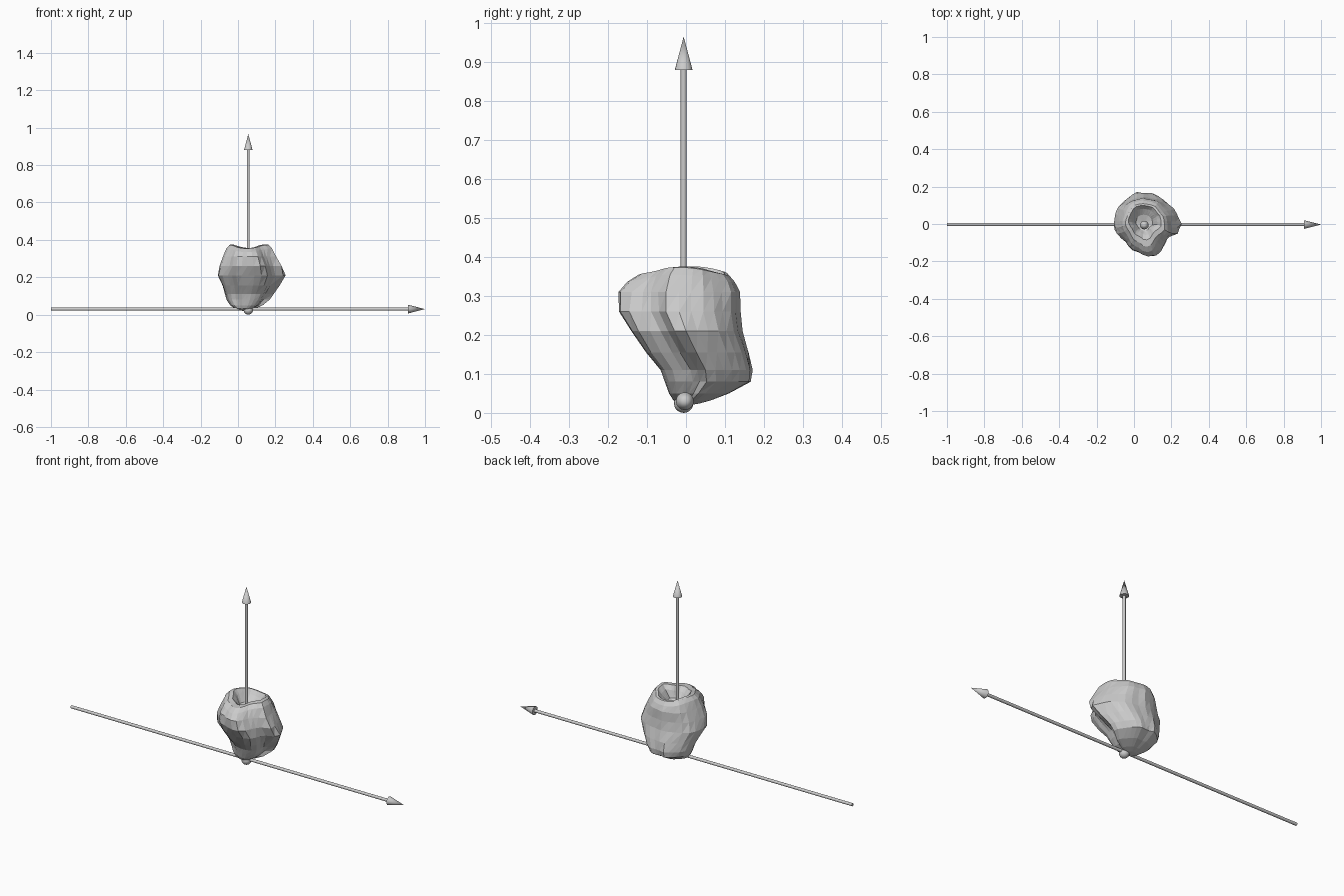
import bpy, bmesh, math
from mathutils import Vector

if "Cube" in bpy.data.objects:
    bpy.data.objects.remove(bpy.data.objects["Cube"])

CX, CY, AZ = 0.055, -0.006, 0.03   # pivot of the two axis arrows


def smooth(ob, name):
    ob.name = name
    bpy.ops.object.shade_smooth_by_angle(angle=math.radians(35))


def rod(name, p, q, r1, r2, sides=16):
    """Cylinder or cone from point p to point q."""
    p, q = Vector(p), Vector(q)
    bpy.ops.mesh.primitive_cone_add(vertices=sides, radius1=r1, radius2=r2,
                                    depth=(q - p).length, location=(p + q) / 2)
    ob = bpy.context.object
    ob.rotation_euler = (q - p).to_track_quat('Z', 'Y').to_euler()
    smooth(ob, name)


# horizontal arrow
rod("horizontal_shaft", (-1, CY * 0.5, AZ), (0.92, CY * 0.5, AZ), 0.008, 0.008)
rod("horizontal_arrowhead", (0.91, CY * 0.5, AZ), (1, CY * 0.5, AZ), 0.023, 0)

# vertical arrow
rod("vertical_shaft", (CX, CY, AZ), (CX, CY, 0.89), 0.0075, 0.0075)
rod("vertical_arrowhead", (CX, CY, 0.88), (CX, CY, 0.966), 0.023, 0)

# small ball at the foot of the vertical arrow
bpy.ops.mesh.primitive_uv_sphere_add(segments=16, ring_count=10, radius=0.025,
                                     location=(CX, CY, 0.025))
smooth(bpy.context.object, "pivot_ball")

# lobed outline of the rock: angle in degrees, relative radius
OUTLINE = [(-8, 1.02), (-20, 0.78), (-38, 0.80), (-66, 0.98), (-85, 1.0),
           (-104, 0.88), (-139, 0.86), (-170, 0.97), (-193, 1.02),
           (-213, 1.03), (-240, 1.04), (-259, 1.02), (-272, 0.92),
           (-295, 1.02), (-314, 0.94), (-340, 0.98), (-360, 1.02)]


def outline(deg):
    deg = -((-deg - 8) % 360) - 8
    pts = OUTLINE + [(-368, 1.02)]
    for (a, ra), (b, rb) in zip(pts, pts[1:]):
        if b <= deg <= a:
            return ra + (rb - ra) * (a - deg) / (a - b)
    return 1.0


# rings of the rock: z, centre x, centre y, radius x, radius y
RINGS = [(0.024, 0.03, 0.01, 0.025, 0.025), (0.032, 0.038, 0.015, 0.050, 0.050),
         (0.050, 0.045, 0.032, 0.085, 0.080), (0.080, 0.052, 0.053, 0.112, 0.114),
         (0.110, 0.057, 0.050, 0.127, 0.122), (0.155, 0.065, 0.027, 0.150, 0.136),
         (0.210, 0.070, 0.000, 0.180, 0.145), (0.260, 0.067, -0.018, 0.166, 0.157),
         (0.310, 0.062, -0.018, 0.142, 0.156), (0.345, 0.060, -0.012, 0.122, 0.138),
         (0.364, 0.060, -0.005, 0.105, 0.115), (0.366, 0.058, 0.008, 0.088, 0.092),
         (0.345, 0.056, 0.012, 0.070, 0.070), (0.315, 0.055, 0.005, 0.045, 0.045)]
N = 30

# faceted rock with a hollow top
bm = bmesh.new()
loops = []
for z, cx, cy, rx, ry in RINGS:
    loop = []
    for i in range(N):
        d = 360 * i / N
        a = math.radians(d)
        f = outline(d + 60 * (z - 0.21))
        f += 0.03 * math.sin(7 * a + 14 * z)
        dz = 0.010 * math.cos(2 * a + 0.3) if z > 0.34 else 0
        loop.append(bm.verts.new((cx + rx * f * math.cos(a),
                                  cy + ry * f * math.sin(a), z + dz)))
    loops.append(loop)
for lo, hi in zip(loops, loops[1:]):
    for i in range(N):
        j = (i + 1) % N
        bm.faces.new((lo[i], lo[j], hi[j]))
        bm.faces.new((lo[i], hi[j], hi[i]))
bottom = bm.verts.new((0.03, 0.01, 0.02))
hollow = bm.verts.new((0.055, 0.0, 0.30))
for i in range(N):
    j = (i + 1) % N
    bm.faces.new((loops[0][j], loops[0][i], bottom))
    bm.faces.new((loops[-1][i], loops[-1][j], hollow))
bmesh.ops.recalc_face_normals(bm, faces=bm.faces)
mesh = bpy.data.meshes.new("lobed_rock")
bm.to_mesh(mesh)
bm.free()
bpy.context.collection.objects.link(bpy.data.objects.new("lobed_rock", mesh))
